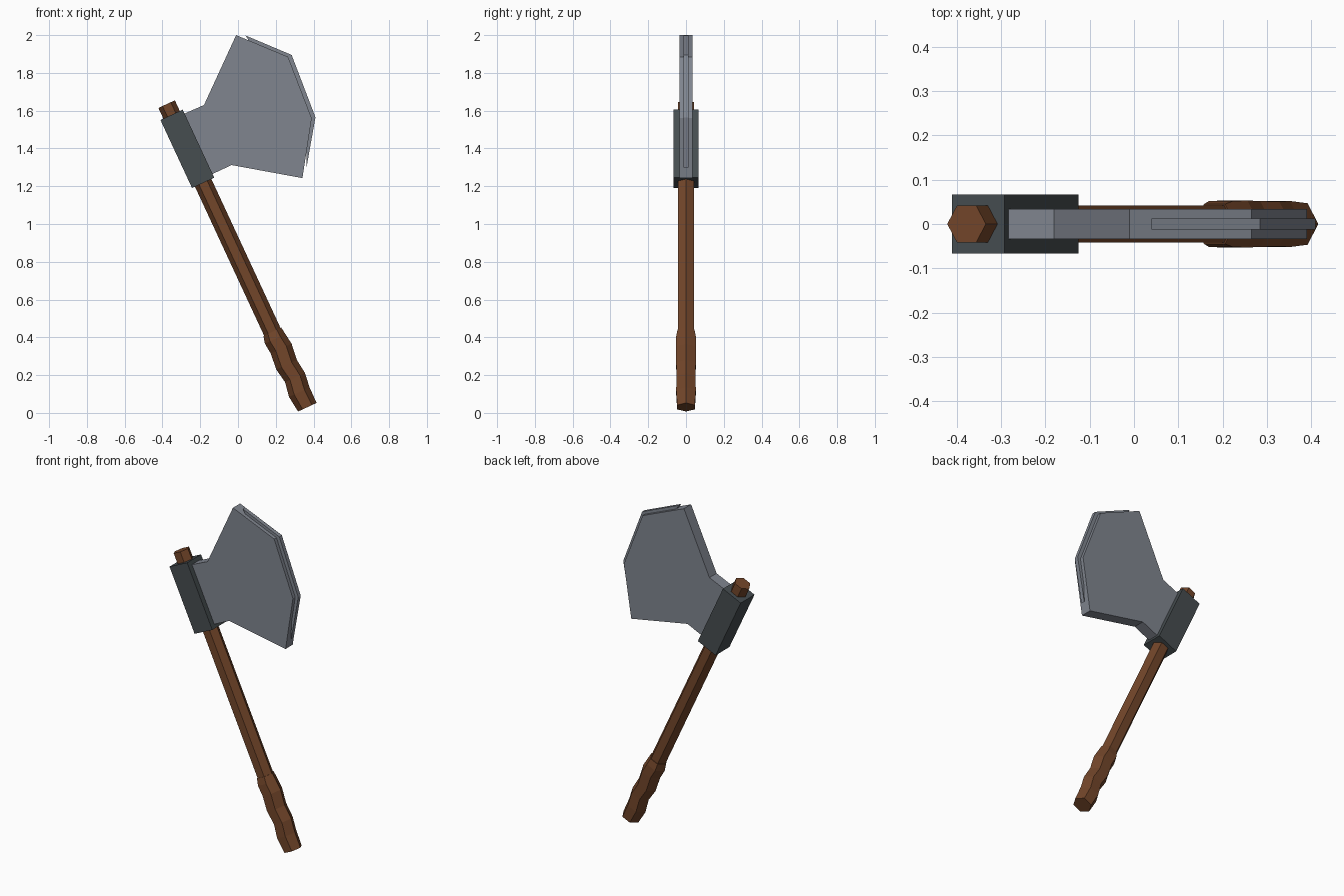
import bpy, bmesh, math
from mathutils import Vector

if "Cube" in bpy.data.objects:
    bpy.data.objects.remove(bpy.data.objects["Cube"])

TILT = math.radians(-24.9)
BUTT = Vector((0.367, 0.0, 0.03))      # centre of the handle's lower end


def material(name, rgb):
    m = bpy.data.materials.new(name)
    m.diffuse_color = (*rgb, 1.0)
    m.use_nodes = True
    m.node_tree.nodes["Principled BSDF"].inputs["Base Color"].default_value = m.diffuse_color
    return m


WOOD = material("brown wood", (0.171, 0.061, 0.023))
STEEL = material("pale steel", (0.216, 0.235, 0.275))
IRON = material("dark iron", (0.061, 0.074, 0.080))


def finish(bm, name, mat, tilted=False):
    bmesh.ops.recalc_face_normals(bm, faces=bm.faces)
    mesh = bpy.data.meshes.new(name)
    bm.to_mesh(mesh)
    bm.free()
    ob = bpy.data.objects.new(name, mesh)
    bpy.context.collection.objects.link(ob)
    mesh.materials.append(mat)
    if tilted:
        ob.location = BUTT
        ob.rotation_euler = (0, TILT, 0)
    return ob


def hex_rod(name, rings, mat):
    """Six-sided rod lofted through (height, sideways offset, radius) rings."""
    bm = bmesh.new()
    loops = []
    for h, off, r in rings:
        loops.append([bm.verts.new((off + r * math.cos(i * math.pi / 3),
                                    r * math.sin(i * math.pi / 3), h))
                      for i in range(6)])
    for a, b in zip(loops, loops[1:]):
        for i in range(6):
            j = (i + 1) % 6
            bm.faces.new((a[i], a[j], b[j], b[i]))
    bm.faces.new(loops[0])
    bm.faces.new(loops[-1])
    return finish(bm, name, mat, True)


def plate(name, outline, half, mat):
    """Flat outline in the xz plane, thickened evenly along y."""
    bm = bmesh.new()
    face = bm.faces.new([bm.verts.new((x, -half, z)) for x, z in outline])
    ext = bmesh.ops.extrude_face_region(bm, geom=[face])
    moved = [v for v in ext["geom"] if isinstance(v, bmesh.types.BMVert)]
    bmesh.ops.translate(bm, verts=moved, vec=(0, 2 * half, 0))
    return finish(bm, name, mat)


# Straight shaft and wavy hand grip
hex_rod("shaft", [(0.40, 0, 0.048), (1.769, 0, 0.048)], WOOD)
hex_rod("grip", [(0.0, 0.0, 0.054), (0.09, -0.005, 0.060), (0.17, 0.007, 0.058),
                 (0.25, -0.005, 0.060), (0.34, 0.005, 0.061),
                 (0.40, -0.002, 0.060), (0.44, 0.0, 0.052)], WOOD)

# Square collar holding the blade
bm = bmesh.new()
bmesh.ops.create_cube(bm, size=1.0)
for v in bm.verts:
    v.co = (v.co.x * 0.13, v.co.y * 0.132, v.co.z * 0.397 + 1.508)
finish(bm, "collar", IRON, True)

# Thick blade with its neck running into the collar
plate("blade", [(-0.316, 1.570), (-0.18, 1.63), (-0.01, 2.0), (0.265, 1.885),
                (0.39, 1.56), (0.341, 1.243), (-0.034, 1.312), (-0.171, 1.248)],
      0.034, STEEL)

# Thin cutting edge standing proud of the blade rim
plate("cutting_edge", [(0.04, 1.998), (0.284, 1.895), (0.41, 1.565), (0.363, 1.30),
                       (0.365, 1.555), (0.245, 1.865), (0.07, 1.95)],
      0.012, STEEL)
